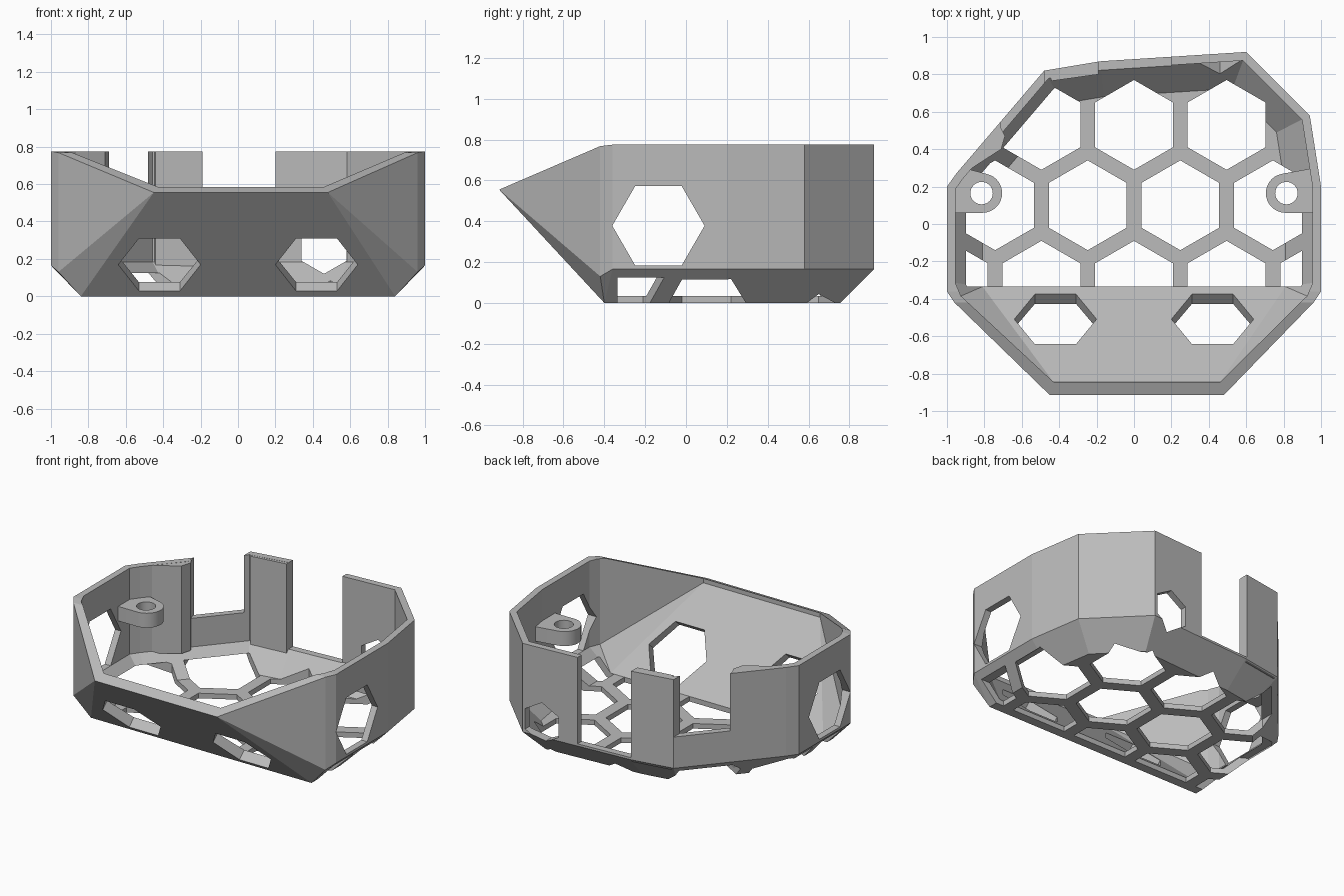
import bpy, bmesh, math
from mathutils import Vector, Matrix

if "Cube" in bpy.data.objects:
    bpy.data.objects.remove(bpy.data.objects["Cube"])

GREY = (0.5, 0.5, 0.5, 1)
grey = bpy.data.materials.new("plain grey")
grey.use_nodes = True
grey.diffuse_color = GREY
grey.node_tree.nodes["Principled BSDF"].inputs["Base Color"].default_value = GREY

TOP, CHAMFER, WALL, FLOOR = 0.775, 0.165, 0.045, 0.035


def hull(name, points):
    """Convex solid around a set of points."""
    bm = bmesh.new()
    for p in points:
        bm.verts.new(p)
    res = bmesh.ops.convex_hull(bm, input=bm.verts)
    spare = {g for g in res["geom_interior"] + res["geom_unused"]
             if isinstance(g, bmesh.types.BMVert)}
    bmesh.ops.delete(bm, geom=list(spare), context='VERTS')
    bmesh.ops.dissolve_limit(bm, angle_limit=math.radians(0.5),
                             verts=bm.verts, edges=bm.edges)
    bmesh.ops.recalc_face_normals(bm, faces=bm.faces)
    me = bpy.data.meshes.new(name)
    bm.to_mesh(me)
    bm.free()
    ob = bpy.data.objects.new(name, me)
    bpy.context.collection.objects.link(ob)
    me.materials.append(grey)
    return ob


def prism(name, outline, low, high):
    return hull(name, [(x, y, z) for x, y in outline for z in (low, high)])


def ngon(x, y, r, sides=6, turn=0.0):
    return [(x + r * math.cos(turn + math.tau * i / sides),
             y + r * math.sin(turn + math.tau * i / sides)) for i in range(sides)]


def hex_bar(centre, axis, r, turn, depth):
    """Hexagonal cutter along any axis."""
    ob = prism("hex_cutter", ngon(0, 0, r, 6, turn), -depth, depth)
    z = Vector(axis).normalized()
    x = Vector((0, 0, 1)).cross(z).normalized()
    rot = Matrix((x, z.cross(x), z)).transposed().to_4x4()
    ob.data.transform(Matrix.Translation(centre) @ rot)
    return ob


def inset(outline, d):
    """Move every edge of a counter-clockwise outline inwards."""
    pts = [Vector(p) for p in outline]
    out = []
    for i, p in enumerate(pts):
        a = (p - pts[i - 1]).normalized()
        b = (pts[(i + 1) % len(pts)] - p).normalized()
        na, nb = Vector((-a.y, a.x)), Vector((-b.y, b.x))
        out.append(p + (na + nb) * d / (1 + na.dot(nb)))
    return [tuple(p) for p in out]


def cut(target, cutter):
    mod = target.modifiers.new("cut", 'BOOLEAN')
    mod.operation, mod.solver, mod.object = 'DIFFERENCE', 'EXACT', cutter
    bpy.context.view_layer.objects.active = target
    bpy.ops.object.modifier_apply(modifier=mod.name)
    bpy.data.objects.remove(cutter)


def at(outline, z):
    return [(x, y, z) for x, y in outline]


# Plan of the walls, counter-clockwise
plan = [(-1, -.36), (1, -.36), (1, .2), (.94, .58), (.6, .92), (.2, .89),
        (-.18, .87), (-.48, .82), (-.95, .27), (-1, .2)]

# Outer body with chamfered foot and sloping front lip
outer = at(inset(plan, 0.16), 0) + at(plan, CHAMFER) + at(plan, TOP)
outer += [(-.84, -.4, 0), (.84, -.4, 0), (-.45, -.915, .555), (.48, -.915, .555)]
for s in (-1, 1):
    outer += [(s * .96, -.42, .13), (s * .96, -.42, .768)]
shell = hull("shell", outer)

# Hollow inside, open at the top
rim = inset(plan, WALL) + [(-.925, -.385), (.925, -.385)]
inner = at(inset(plan, 0.19), FLOOR) + at(rim, 0.183) + at(rim, 1.2)
inner += [(-.81, -.335, FLOOR), (.81, -.335, FLOOR)]
for z in (.555, 1.2):
    inner += [(-.43, -.845, z), (.46, -.845, z)]
cut(shell, hull("hollow", inner))

# Honeycomb floor, cut through into the chamfer
STEP, ROW, R = 0.495, 0.43, 0.24
for row, columns in ((0, (-1.5, -.5, .5, 1.5)), (1, (-1, 0, 1)), (-1, (-2, -1, 0, 1, 2))):
    for c in columns:
        cell = ngon(c * STEP, 0.1 + row * ROW, R, 6, math.pi / 6)
        cell = [(x, max(y, -.335)) for x, y in cell]
        cut(shell, prism("floor_cutter", cell, -0.1, 0.125))

# Hexagonal windows in the sides, the sloping front and the back
for s in (-1, 1):
    cut(shell, hex_bar((s, -.135, .378), (s, 0, 0), 0.226, 0, 0.2))
    cut(shell, hex_bar((s * .42, -.555, .17), (0, -.555, -.51), 0.22, 0, 0.12))
cut(shell, hex_bar((.46, .88, .26), (0, 1, 0), 0.14, math.pi / 6, 0.15))

# Notches in the back wall
for x0, x1, z in ((-.19, .2, .18), (-.715, -.48, .38)):
    cut(shell, prism("notch_cutter", [(x0, .4), (x1, .4), (x1, 1.1), (x0, 1.1)], z, 1))

# Thickened end of the side wall and back column
prism("wall_end_post", [(-.93, .28), (-.72, .53), (-.69, .47), (-.71, .4),
                        (-.8, .35), (-.88, .29)], 0.17, TOP - .001)
prism("back_column_rib", [(-.46, .815), (-.19, .86), (-.19, .8), (-.44, .765)],
      0.15, TOP - .001)

# Screw lugs
for s, side, back in ((-1, "right", .91), (1, "left", .965)):
    outline = ngon(s * .81, .165, .105, 32)
    outline += [(s * .97, .06), (s * .97, .2), (s * back, .3)]
    lug = prism(side + "_screw_lug", outline, 0.46, 0.56)
    cut(lug, prism("screw_hole", ngon(s * .815, .165, .06, 32), 0.3, 0.7))
    bpy.ops.object.select_all(action='DESELECT')
    lug.select_set(True)
    bpy.context.view_layer.objects.active = lug
    bpy.ops.object.shade_smooth_by_angle(angle=math.radians(30))
